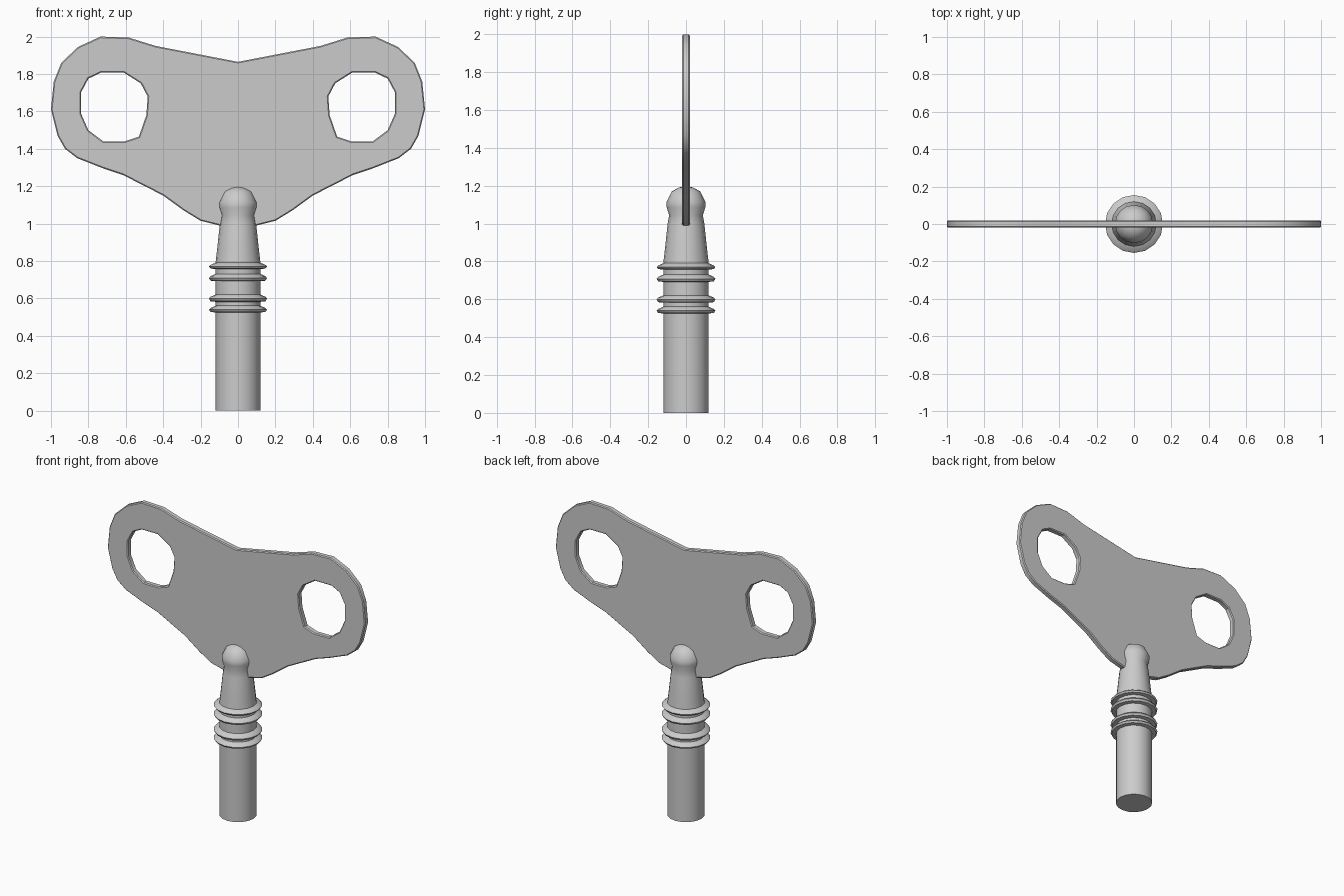
import bpy, bmesh, math

if "Cube" in bpy.data.objects:
    bpy.data.objects.remove(bpy.data.objects["Cube"])


def smooth(ob, angle):
    bpy.ops.object.select_all(action='DESELECT')
    ob.select_set(True)
    bpy.context.view_layer.objects.active = ob
    bpy.ops.object.shade_smooth_by_angle(angle=math.radians(angle))


# Winged grip plate: mirrored half outline with two finger holes
half = [(0.44, 1.95), (0.585, 1.995), (0.735, 2.0), (0.855, 1.945), (0.945, 1.86),
        (0.985, 1.76), (1.0, 1.61), (0.965, 1.47), (0.925, 1.40), (0.86, 1.35),
        (0.72, 1.295), (0.615, 1.26), (0.40, 1.15), (0.29, 1.07), (0.20, 1.015),
        (0.10, 0.99)]
hole = [(0.61, 1.807), (0.735, 1.807), (0.80, 1.775), (0.84, 1.70), (0.84, 1.59),
        (0.80, 1.50), (0.72, 1.44), (0.605, 1.44), (0.53, 1.465), (0.49, 1.58),
        (0.483, 1.68), (0.52, 1.75)]


def mirror(pts):
    return [(-x, z) for x, z in reversed(pts)]


outline = [(0, 1.865)] + half + [(0, 0.985)] + mirror(half)
curve = bpy.data.curves.new("grip_plate", 'CURVE')
curve.dimensions = '2D'
curve.fill_mode = 'BOTH'
curve.extrude = 0.014
curve.bevel_depth = 0.006
curve.bevel_resolution = 0
curve.offset = -0.006
for pts in (outline, hole, mirror(hole)):
    sp = curve.splines.new('POLY')
    sp.points.add(len(pts) - 1)
    for p, (x, z) in zip(sp.points, pts):
        p.co = (x, z, 0, 1)
    sp.use_cyclic_u = True
plate = bpy.data.objects.new("grip_plate", curve)
plate.rotation_euler.x = math.pi / 2
bpy.context.collection.objects.link(plate)
bpy.context.view_layer.objects.active = plate
plate.select_set(True)
bpy.ops.object.convert(target='MESH')
plate = bpy.context.view_layer.objects.active
smooth(plate, 30)

# Turned stem: shaft, four collar rings, tapered neck and domed tip
profile = [(0, 0), (0.12, 0)]
for low, high in ((0.525, 0.555), (0.582, 0.615), (0.692, 0.725), (0.757, 0.785)):
    profile += [(0.12, low), (0.147, low + 0.003), (0.155, (low + high) / 2),
                (0.147, high - 0.006), (0.12, high + 0.006)]
profile += [(0.112, 0.86), (0.097, 1.0), (0.089, 1.045), (0.102, 1.085),
            (0.102, 1.115), (0.075, 1.17), (0.04, 1.19), (0, 1.2)]
bm = bmesh.new()
verts = [bm.verts.new((r, 0, z)) for r, z in profile]
edges = [bm.edges.new(pair) for pair in zip(verts, verts[1:])]
bmesh.ops.spin(bm, geom=verts + edges, cent=(0, 0, 0), axis=(0, 0, 1),
               angle=2 * math.pi, steps=16, use_merge=True)
bmesh.ops.remove_doubles(bm, verts=bm.verts, dist=0.0005)
bmesh.ops.recalc_face_normals(bm, faces=bm.faces)
mesh = bpy.data.meshes.new("key_stem")
bm.to_mesh(mesh)
bm.free()
stem = bpy.data.objects.new("key_stem", mesh)
bpy.context.collection.objects.link(stem)
smooth(stem, 40)
